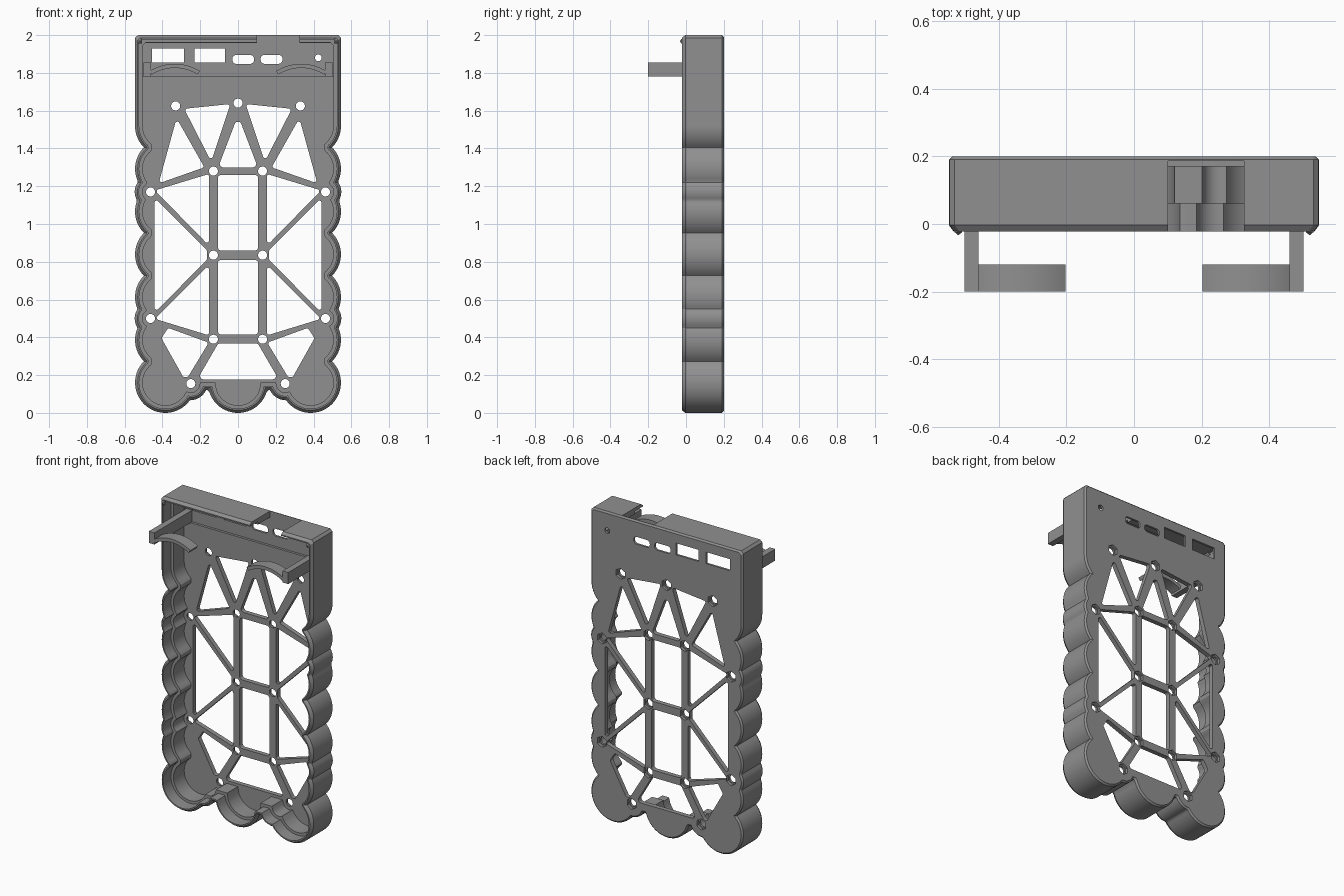
import bpy, bmesh, math
from mathutils import Vector

if "Cube" in bpy.data.objects:
    bpy.data.objects.remove(bpy.data.objects["Cube"])

grey = bpy.data.materials.new("grey_plastic")
grey.diffuse_color = (0.28, 0.28, 0.28, 1)
grey.use_nodes = True
grey.node_tree.nodes["Principled BSDF"].inputs["Base Color"].default_value = grey.diffuse_color


def make_object(name, bm):
    bmesh.ops.recalc_face_normals(bm, faces=bm.faces)
    me = bpy.data.meshes.new(name)
    bm.to_mesh(me)
    bm.free()
    me.materials.append(grey)
    ob = bpy.data.objects.new(name, me)
    bpy.context.collection.objects.link(ob)
    return ob


def loft(bm, rings):
    """Skin matching (points, y) rings and cap both ends."""
    vs = [[bm.verts.new((x, y, z)) for x, z in pts] for pts, y in rings]
    n = len(vs[0])
    for a, b in zip(vs, vs[1:]):
        for i in range(n):
            bm.faces.new((a[i], a[(i + 1) % n], b[(i + 1) % n], b[i]))
    bm.faces.new(vs[0])
    bm.faces.new(vs[-1])


def prism(bm, pts, y0, y1):
    loft(bm, [(pts, y0), (pts, y1)])


def rect(x0, x1, z0, z1):
    return [(x0, z0), (x1, z0), (x1, z1), (x0, z1)]


def circle(x, z, r, n, a0=0):
    return [(x + r * math.cos(a0 + math.tau * i / n), z + r * math.sin(a0 + math.tau * i / n))
            for i in range(n)]


def rounded(pts, r, steps=5):
    """Fillet every corner of a convex polygon."""
    out = []
    for i, p in enumerate(pts):
        p = Vector(p)
        a = (Vector(pts[i - 1]) - p).normalized()
        b = (Vector(pts[(i + 1) % len(pts)]) - p).normalized()
        half = a.angle(b) / 2
        c = p + (a + b).normalized() * r / math.sin(half)
        s, e = p + a * r / math.tan(half) - c, p + b * r / math.tan(half) - c
        for k in range(steps + 1):
            v = s.lerp(e, k / steps).normalized() * r + c
            out.append((v.x, v.y))
    return out


def mirror(pts):
    return [(-x, z) for x, z in pts]


# Scalloped outline: cell lobes plus small screw bosses, inset by d
R, BOSS, PITCH, CX = 0.16, 0.087, 0.2265, 0.385


def bulge(t, c, r):
    return math.sqrt(max(0, r * r - (t - c) ** 2)) if abs(t - c) < r else -9


def outline(d):
    r, b = R - d, BOSS - d
    half = []
    for i in range(49):                                   # bottom edge
        x = 0.385 * i / 48
        half.append((x, min(0.12 + d, 0.16 - bulge(x, 0, r), 0.155 - bulge(x, 0.25, b),
                            0.16 - bulge(x, CX, r))))
    for i in range(1, 12):                                # bottom corner
        a = math.pi / 2 * (i / 12 - 1)
        half.append((CX + r * math.cos(a), 0.16 + r * math.sin(a)))
    for i in range(133):                                  # scalloped side
        z = 0.16 + 6 * PITCH * i / 132
        w = [0.495 - d] + [CX + bulge(z, 0.16 + PITCH * k, r) for k in range(7)]
        w += [0.46 + bulge(z, c, b) for c in (0.5, 1.17)]
        half.append((max(w), z))
    half += [(0.545 - d, 1.985 - d), (0.53 - d, 2 - d)]   # chamfered top corner
    return half + [(-x, z) for x, z in reversed(half[1:])]


# Tray: chamfered shell with a stepped cavity open to the front
bm = bmesh.new()
loft(bm, [(outline(d), y) for d, y in (
    (0.01, 0.2), (0, 0.19), (0, -0.003), (0.014, -0.022), (0.022, -0.022),
    (0.022, 0.06), (0.04, 0.06), (0.04, 0.17))])
tray = make_object("tray", bm)

# Lattice openings
side_cuts = [
    [(-0.285, 1.61), (-0.04, 1.635), (-0.142, 1.33)],
    [(-0.325, 1.56), (-0.178, 1.30), (-0.42, 1.215)],
    [(-0.44, 1.178), (-0.153, 1.265), (-0.153, 0.885)],
    [(-0.442, 1.14), (-0.165, 0.862), (-0.165, 0.81), (-0.442, 0.53)],
    [(-0.153, 0.785), (-0.153, 0.41), (-0.44, 0.498)],
    [(-0.37, 0.45), (-0.155, 0.372), (-0.265, 0.19), (-0.29, 0.19), (-0.405, 0.395)],
]
centre_cuts = [
    [(0, 1.575), (-0.105, 1.3), (0.105, 1.3)],
    rect(-0.107, 0.107, 0.86, 1.26),
    rect(-0.107, 0.107, 0.415, 0.81),
    [(-0.105, 0.367), (0.105, 0.367), (0.215, 0.178), (-0.215, 0.178)],
]
bm = bmesh.new()
for c in side_cuts:
    for p in (c, mirror(c)):
        prism(bm, rounded(p, 0.011), 0.1, 0.3)
for c in centre_cuts:
    prism(bm, rounded(c, 0.018), 0.1, 0.3)

# Connector ports
for x0, x1 in ((-0.455, -0.285), (-0.23, -0.07)):
    prism(bm, rect(x0, x1, 1.855, 1.93), 0.1, 0.3)
for x0, x1 in ((-0.03, 0.085), (0.12, 0.235)):
    prism(bm, rounded(rect(x0, x1, 1.848, 1.895), 0.02), 0.1, 0.3)
prism(bm, circle(0.425, 1.88, 0.018, 20), 0.1, 0.3)

# Screw holes
holes = [(0, 1.64)]
for x, z in ((0.33, 1.625), (0.13, 1.28), (0.463, 1.17), (0.13, 0.835),
             (0.463, 0.5), (0.13, 0.39), (0.25, 0.155)):
    holes += [(x, z), (-x, z)]
for x, z in holes:
    prism(bm, circle(x, z, 0.024, 24), 0.1, 0.3)
openings = make_object("openings_cutter", bm)

# Hexagonal nut pockets, circuit board recess and top edge notch
bm = bmesh.new()
for x, z in holes:
    prism(bm, circle(x, z, 0.036, 6, math.pi / 6), 0.183, 0.3)
pockets = make_object("pockets_cutter", bm)
bm = bmesh.new()
prism(bm, rect(-0.5045, 0.5045, 1.78, 1.9595), 0.1, 0.186)
recess = make_object("recess_cutter", bm)
bm = bmesh.new()
prism(bm, rect(0.1, 0.325, 1.9, 2.1), -0.1, 0.1865)
notch = make_object("notch_cutter", bm)

for cutter in (openings, pockets, recess, notch):
    m = tray.modifiers.new(cutter.name, 'BOOLEAN')
    m.operation, m.solver, m.object = 'DIFFERENCE', 'EXACT', cutter
    cutter.hide_render = True
    cutter.hide_set(True)

# Clip arms with curved fingers, and small catches on the rim
for side, s in (("left", -1), ("right", 1)):
    bm = bmesh.new()
    prism(bm, rect(s * 0.46, s * 0.5, 1.78, 1.855), -0.2, 0.188)
    make_object(side + "_clip_arm", bm)

    bm = bmesh.new()
    arc = []
    for r, steps in ((0.25, range(17)), (0.228, range(16, -1, -1))):
        for k in steps:
            a = math.radians(-32 + 64 * k / 16)
            arc.append((s * (0.335 + r * math.sin(a)), 1.598 + r * math.cos(a)))
    prism(bm, arc, -0.2, -0.12)
    make_object(side + "_clip_finger", bm)

    bm = bmesh.new()
    prism(bm, rect(s * 0.508, s * 0.53, 1.955, 1.98), -0.024, -0.021)
    loft(bm, [(rect(s * 0.508, s * 0.53, 1.955, 1.98), -0.024),
              (rect(s * 0.517, s * 0.521, 1.965, 1.97), -0.032)])
    make_object(side + "_rim_catch", bm)

# Smooth curved walls while keeping edges sharp
for ob in bpy.context.collection.objects:
    if not ob.hide_render:
        bpy.ops.object.select_all(action='DESELECT')
        bpy.context.view_layer.objects.active = ob
        ob.select_set(True)
        for m in list(ob.modifiers):
            bpy.ops.object.modifier_apply(modifier=m.name)
        bpy.ops.object.shade_smooth_by_angle(angle=math.radians(30))
